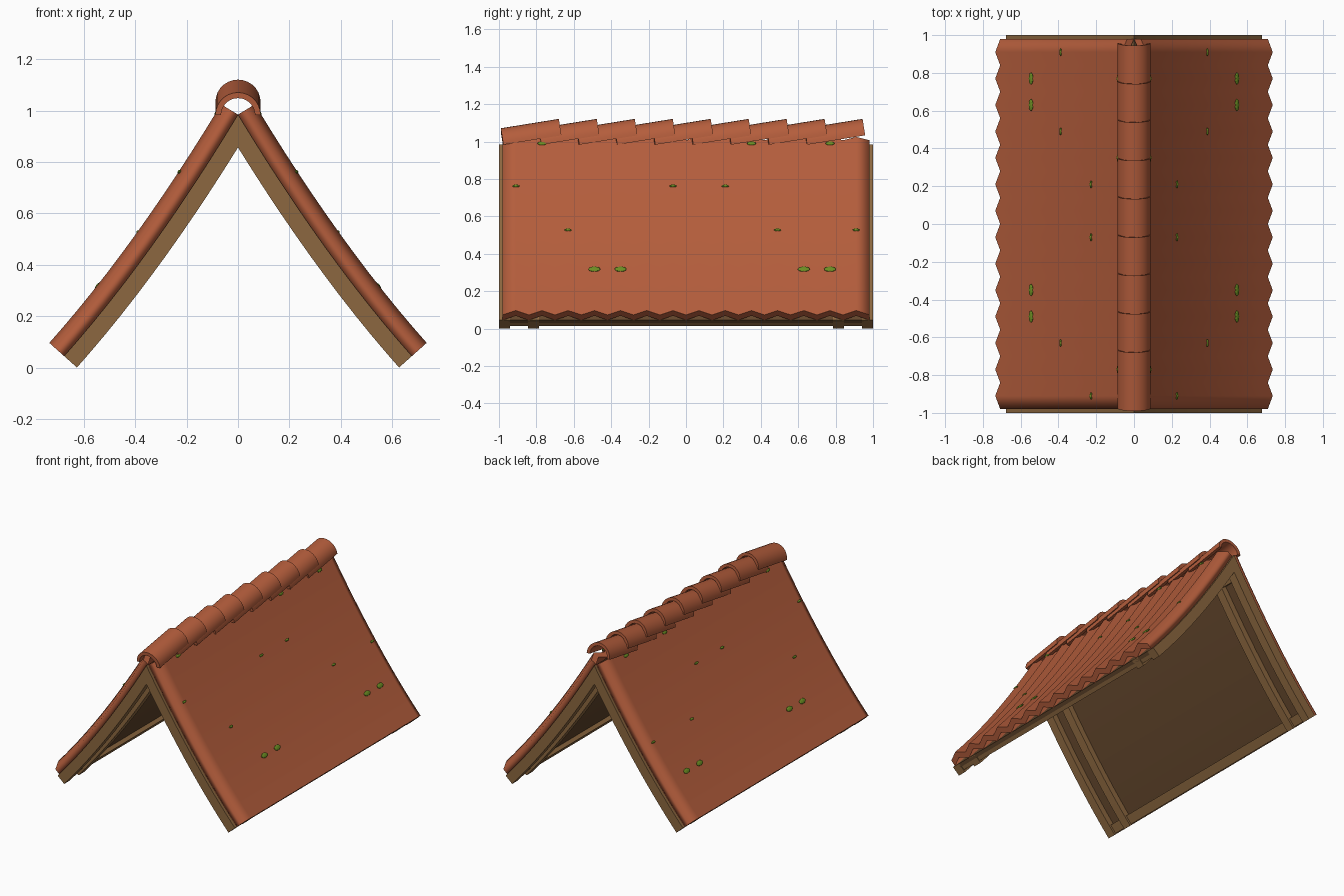
import bpy, bmesh, math
from mathutils import Vector, Matrix

if "Cube" in bpy.data.objects:
    bpy.data.objects.remove(bpy.data.objects["Cube"])


def material(name, rgb):
    m = bpy.data.materials.new(name)
    m.diffuse_color = (*rgb, 1)
    m.use_nodes = True
    m.node_tree.nodes["Principled BSDF"].inputs["Base Color"].default_value = m.diffuse_color
    return m


TILE = material("terracotta", (0.457, 0.11, 0.045))
WOOD = material("beam wood", (0.262, 0.136, 0.05))
DARK = material("dark boards", (0.125, 0.062, 0.025))
MOSS = material("moss green", (0.147, 0.27, 0.017))

HALF, TOP, DROP, SAG = 0.677, 0.985, 0.94, 0.18
STEPS = 12


def slope_normal(t):
    m = (-DROP - SAG * (1 - 2 * t)) / HALF
    return m, Vector((-m, 1)).normalized()


def roof_point(t, off):
    """Point on the sagging roof line at t (ridge 0, eave 1), raised by off."""
    m, n = slope_normal(t)
    x = HALF * t + n.x * off
    z = TOP - DROP * t - SAG * t * (1 - t) + n.y * off
    if x < 0:                      # mitre at the ridge line
        z -= m * x
        x = 0.0
    return x, z


def finish(bm, name, mat):
    bmesh.ops.recalc_face_normals(bm, faces=bm.faces)
    me = bpy.data.meshes.new(name)
    bm.to_mesh(me)
    bm.free()
    me.materials.append(mat)
    ob = bpy.data.objects.new(name, me)
    bpy.context.collection.objects.link(ob)
    return ob


def loft(bm, rings):
    """Closed rings of points joined into a capped solid."""
    vs = [[bm.verts.new(p) for p in r] for r in rings]
    k = len(rings[0])
    for a, b in zip(vs, vs[1:]):
        for i in range(k):
            bm.faces.new((a[i], a[(i + 1) % k], b[(i + 1) % k], b[i]))
    bm.faces.new(vs[0])
    bm.faces.new(vs[-1][::-1])


def strip(name, mat, y0, y1, low, high, t0=0.0, t1=1.0, n=STEPS):
    """Board following the roof curve on both slopes."""
    bm = bmesh.new()
    for s in (-1, 1):
        rings = []
        for i in range(n + 1):
            t = t0 + (t1 - t0) * i / n
            (xa, za), (xb, zb) = roof_point(t, low), roof_point(t, high)
            rings.append([(s * xa, y0, za), (s * xa, y1, za),
                          (s * xb, y1, zb), (s * xb, y0, zb)])
        loft(bm, rings)
    return finish(bm, name, mat)


# Rafters: an outer and an inner pair at each end
for label, a, b in (("front_outer", -1, -0.94), ("front_inner", -0.845, -0.785),
                    ("back_inner", 0.785, 0.845), ("back_outer", 0.94, 1)):
    strip(label + "_rafter", WOOD, a, b, -0.067, 0)

# Boarding under the tiles, with ridge and eave rails
strip("roof_boards", DARK, -0.95, 0.95, -0.025, 0)
strip("eave_rail", WOOD, -0.95, 0.95, -0.052, -0.002, 0.935, 0.995, 1)
strip("ridge_rail", WOOD, -0.95, 0.95, -0.052, -0.002, 0.06, 0.12, 1)

# Corrugated tile sheets, one per slope: 14 ribs with crests between valleys
for s, side in ((-1, "left"), (1, "right")):
    bm = bmesh.new()
    rings = []
    for i in range(STEPS + 1):
        t = i / STEPS
        low, high = [], []
        for j in range(29):
            y = -0.98 + 0.07 * j
            rise = 0.035 * (j % 2)
            xa, za = roof_point(t, rise)
            xb, zb = roof_point(t, rise + 0.042)
            low.append((s * xa, y, za))
            high.append((s * xb, y, zb))
        rings.append(low + high[::-1])
    loft(bm, rings)
    for f in bm.faces:
        f.smooth = len(f.verts) == 4
    # split the zigzag end caps into quads
    for cap in [f for f in bm.faces if len(f.verts) > 4]:
        v = list(cap.verts)
        bm.faces.remove(cap)
        for j in range(28):
            bm.faces.new((v[j], v[j + 1], v[56 - j], v[57 - j]))
    bmesh.ops.split_edges(bm, edges=[e for e in bm.edges if len(e.link_faces) == 2
                                     and e.link_faces[0].smooth != e.link_faces[1].smooth])
    finish(bm, side + "_tiles", TILE)

# Overlapping half-round ridge tiles, each tilted up towards the back
SEG = 14
for i in range(9):
    y0 = -0.99 + 0.203 * i
    rings = []
    for y, z in ((y0, 0.983), (y0 + 0.31, 1.033)):
        ring = []
        for r, order in ((0.088, range(SEG + 1)), (0.066, range(SEG, -1, -1))):
            for k in order:
                a = math.pi * k / SEG
                ring.append((r * math.cos(a), y + 0.16 * r * (1 - math.sin(a)),
                             z + r * math.sin(a)))
        rings.append(ring)
    bm = bmesh.new()
    loft(bm, rings)
    ob = finish(bm, f"ridge_tile_{i + 1}", TILE)
    bpy.context.view_layer.objects.active = ob
    ob.select_set(True)
    bpy.ops.object.shade_smooth_by_angle(angle=math.radians(35))
    ob.select_set(False)

# Moss tufts on the rib crests: (t, half width, half length, y positions)
bm = bmesh.new()
for t, w, l, ys in ((0.72, 0.033, 0.017, (-0.49, -0.35, 0.63, 0.77)),
                    (0.485, 0.02, 0.008, (-0.63, 0.49, 0.91)),
                    (0.245, 0.02, 0.008, (-0.91, -0.07, 0.21)),
                    (0.03, 0.025, 0.012, (-0.77, 0.35, 0.77))):
    n = slope_normal(t)[1]
    x, z = roof_point(t, 0.074)
    for s in (-1, 1):
        turn = Matrix.Rotation(s * math.atan2(n.x, n.y), 4, 'Y')
        for y in ys:
            bmesh.ops.create_icosphere(
                bm, subdivisions=2, radius=1,
                matrix=Matrix.Translation((s * x, y, z)) @ turn @ Matrix.Diagonal((l, w, 0.007, 1)))
finish(bm, "moss_tufts", MOSS)
